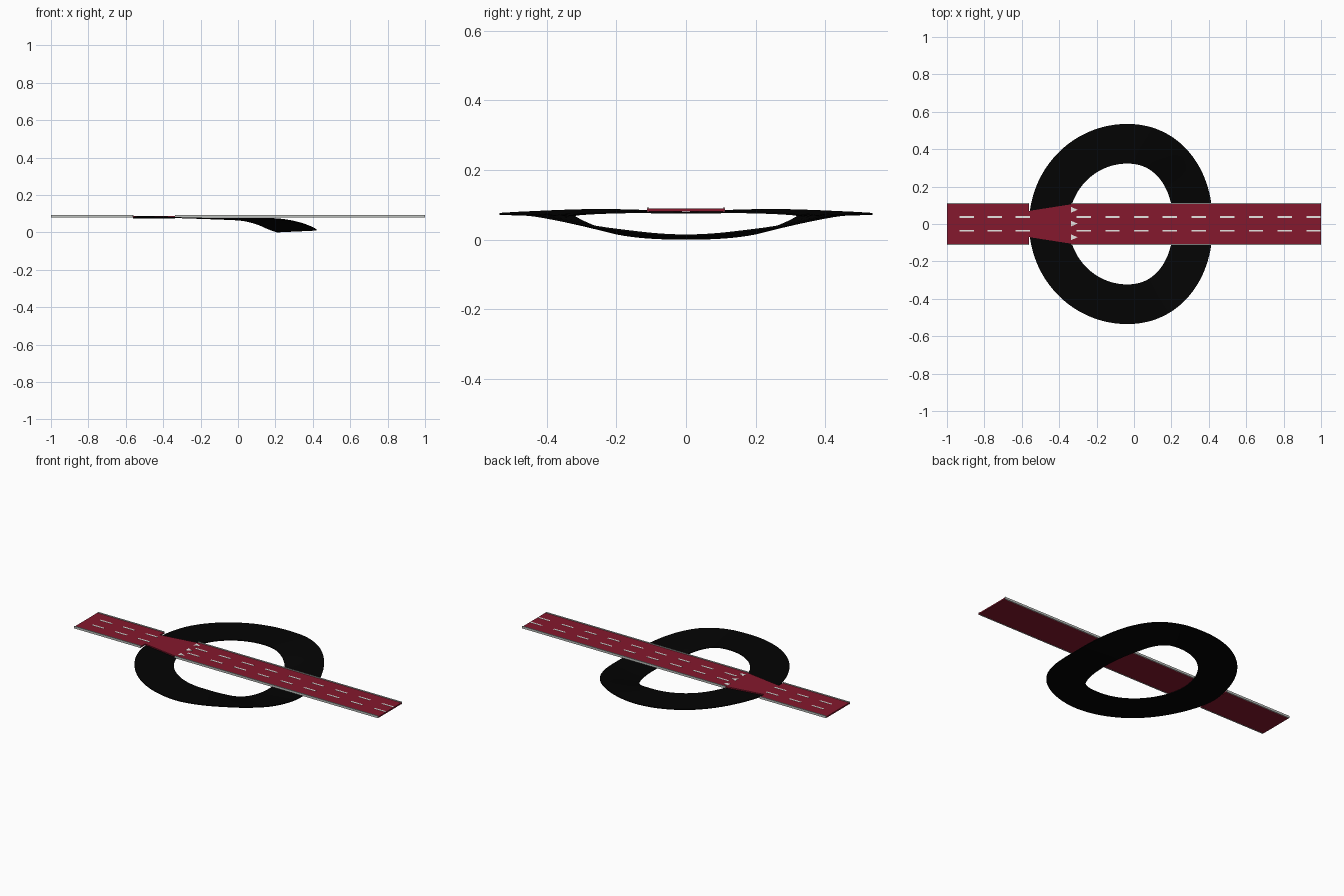
import bpy, bmesh, math

if "Cube" in bpy.data.objects:
    bpy.data.objects.remove(bpy.data.objects["Cube"])


def material(name, rgb):
    m = bpy.data.materials.new(name)
    m.diffuse_color = (*rgb, 1)
    m.use_nodes = True
    m.node_tree.nodes["Principled BSDF"].inputs["Base Color"].default_value = m.diffuse_color
    return m


BLACK = material("black_asphalt", (0.001, 0.001, 0.001))
RED = material("dark_red_road", (0.235, 0.009, 0.026))
WHITE = material("white_paint", (0.9, 0.88, 0.86))
GREY = material("grey_metal", (0.52, 0.54, 0.52))


def add_object(name, bm, mat):
    bmesh.ops.recalc_face_normals(bm, faces=bm.faces)
    me = bpy.data.meshes.new(name)
    bm.to_mesh(me)
    bm.free()
    ob = bpy.data.objects.new(name, me)
    bpy.context.collection.objects.link(ob)
    me.materials.append(mat)
    return ob


def prisms(name, outlines, z0, z1, mat):
    """Extrude flat outlines between two heights into one object."""
    bm = bmesh.new()
    for pts in outlines:
        lo = [bm.verts.new((x, y, z0)) for x, y in pts]
        hi = [bm.verts.new((x, y, z1)) for x, y in pts]
        bm.faces.new(lo[::-1])
        bm.faces.new(hi)
        for i in range(len(pts)):
            j = (i + 1) % len(pts)
            bm.faces.new((lo[i], lo[j], hi[j], hi[i]))
    return add_object(name, bm, mat)


def rect(x0, x1, y0, y1):
    return [(x0, y0), (x1, y0), (x1, y1), (x0, y1)]


def spline(keys, a):
    """Smooth height at angle a (degrees, 0 to 180), level at both ends."""
    def slope(i):
        if i in (0, len(keys) - 1):
            return 0
        return (keys[i + 1][1] - keys[i - 1][1]) / (keys[i + 1][0] - keys[i - 1][0])
    for i in range(len(keys) - 1):
        (a0, z0), (a1, z1) = keys[i], keys[i + 1]
        if a <= a1 + 1e-6:
            h = a1 - a0
            t = (a - a0) / h
            return ((2*t**3 - 3*t**2 + 1) * z0 + (t**3 - 2*t**2 + t) * h * slope(i)
                    + (3*t**2 - 2*t**3) * z1 + (t**3 - t**2) * h * slope(i + 1))
    return keys[-1][1]


def centre_line(t):
    """Egg-shaped plan of the loop, squarer on the right."""
    c, s = math.cos(t), math.sin(t)
    a, p = (0.352, 0.93) if c > 0 else (0.418, 1.0)
    return (-0.037 + a * math.copysign(abs(c) ** p, c),
            0.429 * math.copysign(abs(s) ** p, s))


# Banked loop road: passes under the straight road on the right, joins it on the left
OUTER = [(0, .015), (22, .032), (42, .058), (58, .074), (75, .078), (90, .076),
         (120, .081), (150, .088), (165, .086), (180, .080)]
INNER = [(0, .005), (20, .010), (38, .024), (56, .047), (75, .065), (90, .071),
         (120, .077), (150, .081), (180, .080)]
HALF_W, THICK, N = 0.106, 0.005, 144
bm = bmesh.new()
rings = []
for k in range(N):
    t = 2 * math.pi * k / N
    deg = 360 * k / N
    deg = min(deg, 360 - deg)
    cx, cy = centre_line(t)
    (x0, y0), (x1, y1) = centre_line(t - 0.06), centre_line(t + 0.06)
    nx, ny = y1 - y0, x0 - x1
    ln = math.hypot(nx, ny)
    zi, zo = spline(INNER, deg), spline(OUTER, deg)
    top, bottom = [], []
    for j in range(5):
        f = j / 4
        off = HALF_W * (2 * f - 1)
        x, y, z = cx + off * nx / ln, cy + off * ny / ln, zi + (zo - zi) * f
        top.append(bm.verts.new((x, y, z)))
        bottom.append(bm.verts.new((x, y, z - THICK)))
    rings.append(top + bottom[::-1])
for k in range(N):
    r, s = rings[k], rings[(k + 1) % N]
    for j in range(10):
        i = (j + 1) % 10
        bm.faces.new((r[j], r[i], s[i], s[j]))
loop = add_object("loop_road", bm, BLACK)
bpy.context.view_layer.objects.active = loop
loop.select_set(True)
bpy.ops.object.shade_smooth_by_angle(angle=math.radians(40))

# Straight road deck, tapering where it merges with the loop
XL, XR, W, TOP = -0.562, -0.338, 0.11, 0.089
prisms("road_deck", [
    rect(-1, XL, -W, W),
    [(XL, -0.07), (XR, -0.105), (XR, 0.105), (XL, 0.07)],
    rect(XR, 1, -W, W)], 0.081, TOP, RED)

# Side rails, broken at the merge
prisms("side_rails", [rect(x0, x1, s * 0.109 - 0.003, s * 0.109 + 0.003)
                      for x0, x1 in ((-1, XL), (XR, 1)) for s in (-1, 1)],
       0.080, 0.093, GREY)

# Painted lane dashes
starts = [-0.933 + 0.15 * k for k in range(3)] + [-0.307 + 0.1535 * k for k in range(9)]
prisms("lane_dashes", [rect(x, x + 0.077, y - 0.005, y + 0.005)
                       for x in starts for y in (-0.036, 0.038)],
       TOP - 0.001, TOP + 0.001, WHITE)

# Painted direction arrows
prisms("lane_arrows", [[(-0.336, y - 0.015), (-0.301, y), (-0.336, y + 0.015)]
                       for y in (-0.071, 0.002, 0.076)],
       TOP - 0.001, TOP + 0.001, WHITE)
